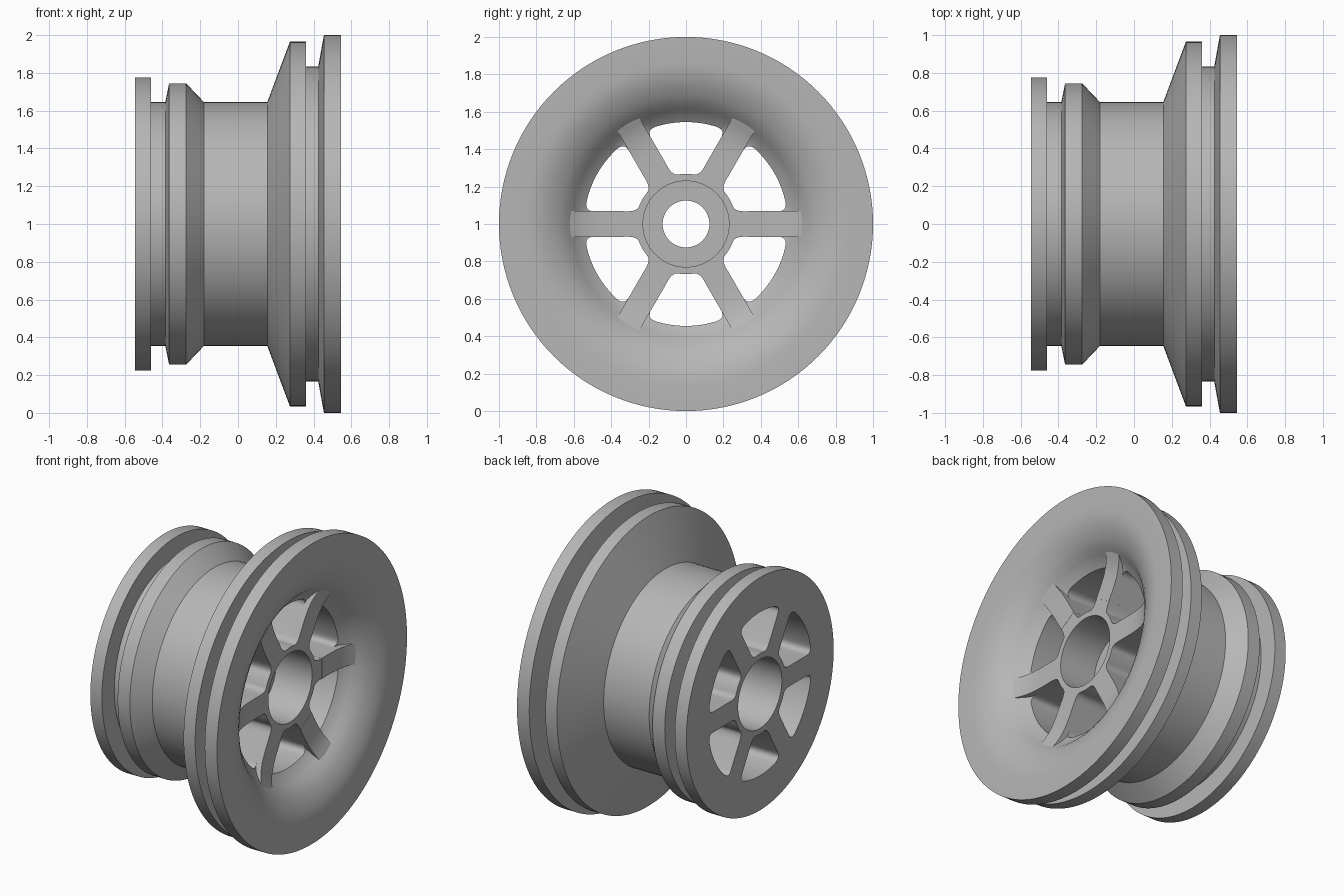
import bpy, bmesh, math
from mathutils import Matrix

if "Cube" in bpy.data.objects:
    bpy.data.objects.remove(bpy.data.objects["Cube"])

SPOKES = 6
HALF_WIDTH = 0.068
CENTRE = Matrix.Translation((0, 0, 1))

grey = bpy.data.materials.new("light_grey")
grey.use_nodes = True
colour = (0.47, 0.47, 0.47, 1)
grey.diffuse_color = colour
grey.node_tree.nodes["Principled BSDF"].inputs["Base Color"].default_value = colour


def make_object(name, bm):
    bmesh.ops.recalc_face_normals(bm, faces=bm.faces)
    bm.transform(CENTRE)
    mesh = bpy.data.meshes.new(name)
    bm.to_mesh(mesh)
    bm.free()
    mesh.materials.append(grey)
    obj = bpy.data.objects.new(name, mesh)
    bpy.context.scene.collection.objects.link(obj)
    return obj


def smooth(obj):
    bpy.ops.object.select_all(action="DESELECT")
    obj.select_set(True)
    bpy.context.view_layer.objects.active = obj
    bpy.ops.object.shade_smooth_by_angle(angle=math.radians(25))


def revolve(name, profile, steps=128):
    """Turn a closed (x, radius) profile around the x axis."""
    bm = bmesh.new()
    rings = []
    for i in range(steps):
        a = math.tau * i / steps
        rings.append([bm.verts.new((x, r * math.cos(a), r * math.sin(a))) for x, r in profile])
    n = len(profile)
    for i in range(steps):
        one, two = rings[i], rings[(i + 1) % steps]
        for j in range(n):
            k = (j + 1) % n
            bm.faces.new((one[j], one[k], two[k], two[j]))
    return make_object(name, bm)


def add_prism(bm, points, shift, angle):
    """Extrude a closed outline by shift, then turn it around the x axis."""
    turn = Matrix.Rotation(angle, 3, "X")
    low = [bm.verts.new(turn @ p) for p in points]
    high = [bm.verts.new(turn @ (p + shift)) for p in points]
    bm.faces.new(low)
    bm.faces.new(high)
    for i in range(len(low)):
        j = (i + 1) % len(low)
        bm.faces.new((low[i], low[j], high[j], high[i]))


def vec(x, y, z):
    return Matrix.Translation((x, y, z)).to_translation()


def window_outline(inner=0.268, outer=0.545, trim=0.05):
    """Sector between two spokes with rounded corners."""
    half = math.pi / SPOKES

    def polar(r, a):
        return vec(-0.8, r * math.cos(a), r * math.sin(a))

    def limit(r):
        return half - math.asin(HALF_WIDTH / r)

    def arc(r, a):
        return [polar(r, -a + 2 * a * i / 12) for i in range(13)]

    def corner(start, mid, end):
        ts = [i / 6 for i in range(1, 7)]
        return [start * (1 - t) ** 2 + mid * 2 * t * (1 - t) + end * t * t for t in ts]

    out_arc = arc(outer, limit(outer) - trim / outer)
    in_arc = arc(inner, limit(inner) - 0.6 * trim / inner)
    out_c, in_c = polar(outer, limit(outer)), polar(inner, limit(inner))
    side = (out_c - in_c).normalized()
    upper = corner(out_arc[-1], out_c, out_c - side * trim)
    lower = corner(in_arc[-1], in_c, in_c + side * trim)[::-1]
    flank = upper + lower
    mirrored = [vec(p.x, p.y, -p.z) for p in reversed(flank)]
    return out_arc + flank + in_arc[::-1] + mirrored


# Rim: stepped outside, dished front, stepped bore
outside = [(-0.545, 0.775), (-0.46, 0.775), (-0.46, 0.645), (-0.385, 0.645),
           (-0.365, 0.745), (-0.275, 0.745), (-0.18, 0.645), (0.155, 0.645),
           (0.275, 0.965), (0.36, 0.965), (0.36, 0.835), (0.425, 0.835),
           (0.455, 1.0), (0.545, 1.0)]
dish = [(0.545, 0.86), (0.541, 0.82), (0.531, 0.775), (0.512, 0.73),
        (0.488, 0.685), (0.455, 0.64), (0.42, 0.61), (0.385, 0.575),
        (0.36, 0.54), (0.35, 0.5), (0.35, 0.4)]
bore = [(0.385, 0.4), (0.385, 0.23), (0.12, 0.23), (0.12, 0.125),
        (-0.12, 0.125), (-0.12, 0.23), (-0.545, 0.23)]
rim = revolve("wheel_rim", outside + dish + bore)

# Windows between the spokes, cut through the whole width
bm = bmesh.new()
outline = window_outline()
for i in range(SPOKES):
    add_prism(bm, outline, vec(1.6, 0, 0), math.tau * (i + 0.5) / SPOKES)
cutter = make_object("window_cutter", bm)
cutter.hide_render = True
cutter.hide_viewport = False

cut = rim.modifiers.new("windows", "BOOLEAN")
cut.operation = "DIFFERENCE"
cut.solver = "EXACT"
cut.object = cutter
depsgraph = bpy.context.evaluated_depsgraph_get()
rim.data = bpy.data.meshes.new_from_object(rim.evaluated_get(depsgraph))
rim.modifiers.clear()
bpy.data.objects.remove(cutter)
smooth(rim)

# Spoke faces: curved bars that sweep up into the dish
crest = [(0.386, 0.33), (0.386, 0.42), (0.389, 0.48), (0.399, 0.54),
         (0.416, 0.59), (0.437, 0.63), (0.447, 0.66)]
side_profile = [(0.25, 0.33)] + crest + [(0.25, 0.66)]
half_bar = HALF_WIDTH + 0.0005
bm = bmesh.new()
for i in range(SPOKES):
    points = [vec(x, r, -half_bar) for x, r in side_profile]
    add_prism(bm, points, vec(0, 0, 2 * half_bar), math.tau * i / SPOKES)
smooth(make_object("spokes", bm))
